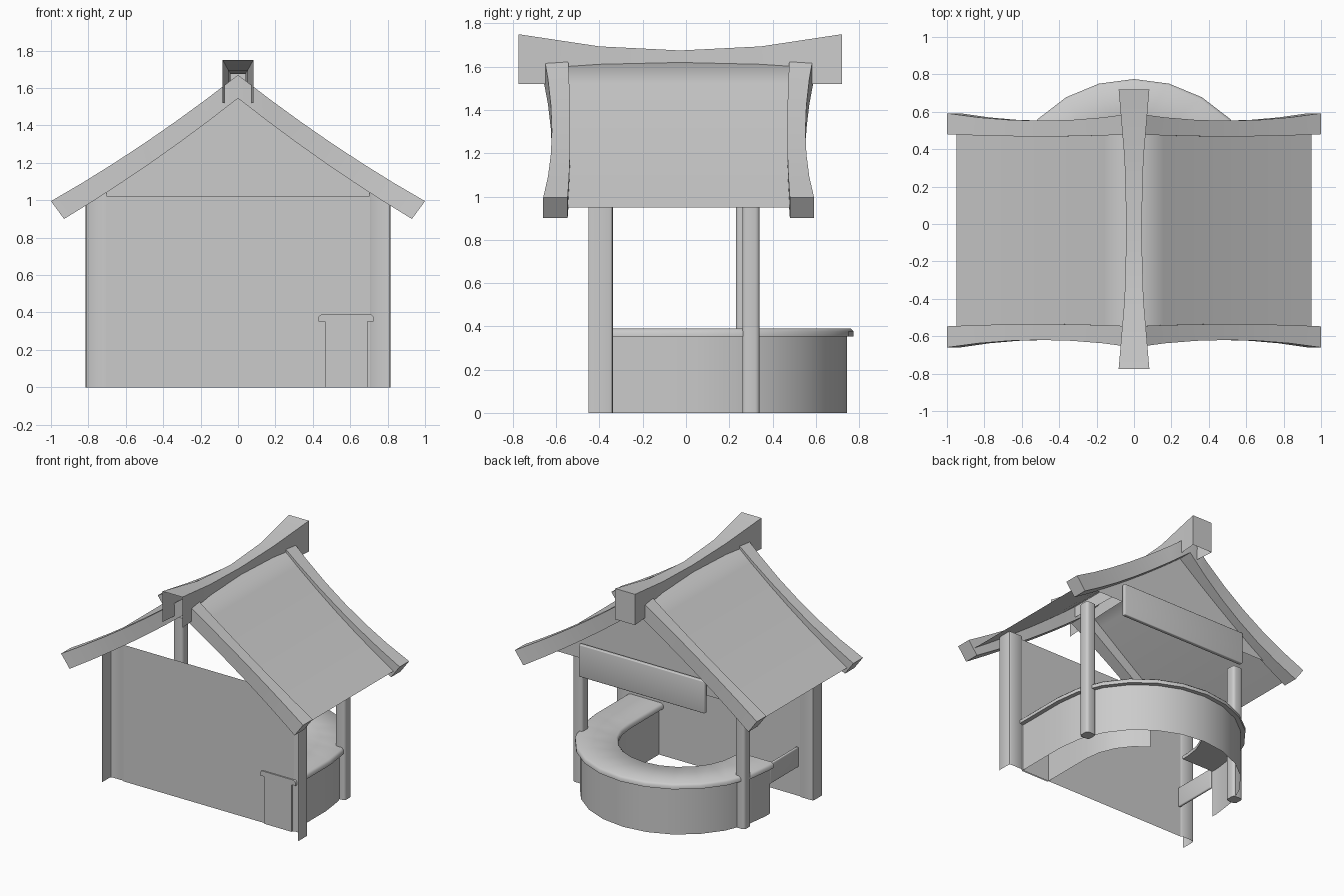
import bpy, bmesh, math

if "Cube" in bpy.data.objects:
    bpy.data.objects.remove(bpy.data.objects["Cube"])

def finish(name, bm, angle=35):
    bmesh.ops.recalc_face_normals(bm, faces=bm.faces)
    me = bpy.data.meshes.new(name)
    bm.to_mesh(me)
    bm.free()
    ob = bpy.data.objects.new(name, me)
    bpy.context.collection.objects.link(ob)
    bpy.ops.object.select_all(action='DESELECT')
    ob.select_set(True)
    bpy.context.view_layer.objects.active = ob
    bpy.ops.object.shade_smooth_by_angle(angle=math.radians(angle))
    return ob

def loft(name, rings, closed=True, angle=35, end_cap=False):
    """Skin a row of equal-length point rings; open rings give a single sheet."""
    bm = bmesh.new()
    rows = [[bm.verts.new(p) for p in r] for r in rings]
    n = len(rows[0])
    for a, b in zip(rows, rows[1:]):
        for i in range(n if closed else n - 1):
            j = (i + 1) % n
            bm.faces.new((a[i], a[j], b[j], b[i]))
    if closed:
        bm.faces.new(rows[0])
    if closed or end_cap:
        bm.faces.new(rows[-1])
    return finish(name, bm, angle)

def sheet(name, outline, z0, z1):
    """Upright sheet following an outline on the ground."""
    return loft(name, [[(x, y, z) for x, y in outline] for z in (z0, z1)], closed=False)

def box(name, x0, x1, y0, y1, z0, z1, bevel=0, vertical=False):
    bm = bmesh.new()
    bmesh.ops.create_cube(bm, size=1)
    for v in bm.verts:
        v.co = ((x0 + x1) / 2 + v.co.x * (x1 - x0),
                (y0 + y1) / 2 + v.co.y * (y1 - y0),
                (z0 + z1) / 2 + v.co.z * (z1 - z0))
    if bevel:
        es = [e for e in bm.edges if not vertical or
              abs(e.verts[0].co.z - e.verts[1].co.z) > 1e-4]
        bmesh.ops.bevel(bm, geom=es, offset=bevel, segments=3, affect='EDGES', profile=0.5)
    return finish(name, bm)

# wall, corner posts (open towards the front) and thin posts
sheet("rear_wall", [(-.705, -.346), (.705, -.346)], 0, 1.02)
for s, side, py in ((1, "right", .30), (-1, "left", .27)):
    sheet("corner_post_" + side, [(s * x, y) for x, y in
          ((.70, -.345), (.715, -.338), (.80, -.338), (.811, -.343), (.815, -.355),
           (.815, -.44), (.81, -.45))], 0, 1.04)
    xs = sorted((s * .62, s * .70))
    box("thin_post_" + side, *xs, py - .04, py + .04, 0, 1.02, .02, True)

# curved counter: straight leg on the right, half circle, ends on the left
CY = .05
def path(r, end=180):
    pts = [(r, -.356), (r, -.15)]
    for i in range(end // 15 + 1):
        a = math.radians(15 * i)
        pts.append((r * math.cos(a), CY + r * math.sin(a)))
    if end == 180:
        pts.append((-r, 0))
    return pts

rings = []
for (xi, yi), (xo, yo) in zip(path(.43), path(.725)):
    def at(t, z):
        return (xi + (xo - xi) * t, yi + (yo - yi) * t, z)
    rings.append([at(0, .352), at(1, .352), at(1, .376), at(.95, .39), at(.05, .39), at(0, .376)])
loft("counter_top", rings, angle=75)
sheet("counter_outer_wall", path(.693), 0, .353)
sheet("counter_inner_wall", path(.465, 60), 0, .353)
sheet("counter_end", [(.465, -.356), (.693, -.356)], 0, .353)
box("small_gate", -.695, -.675, -.34, 0, .22, .37, .008)

# height of a sagging slope at fraction t from ridge to eave
def slope(t, peak, eave, sag):
    return peak + (eave - peak) * t - sag * 4 * t * (1 - t)

# roof: one sagging sheet over both sides
N = 6
rings = []
for y in (-.55, -.03, .485):
    rings.append([(.95 * i / N, y, slope(abs(i) / N, 1.652, .95, .02)) for i in range(-N, N + 1)])
loft("roof", rings, closed=False, angle=100)

# flared gable boards, front and back
for name, face, inner in (("front_gable_board", -.66, -.547), ("back_gable_board", .592, .48)):
    d = 1 if face < 0 else -1
    rings = []
    for i in range(-N, N + 1):
        s, t = (1 if i > 0 else -1), abs(i) / N
        bow = d * 4 * t * (1 - t)
        yo, yi = face + .04 * bow, inner + .012 * abs(bow) * (1 if d > 0 else -1)
        xt, xb = s * t, s * .93 * t
        zt, zb = slope(t, 1.67, .995, .027), slope(t, 1.545, .9, .022)
        rings.append([(xt, yo, zt), (xt, yi, zt), (xb, yi, zb), (xb, yo, zb)])
    loft(name, rings)

# back gable infill and sign board
bm = bmesh.new()
bm.faces.new([bm.verts.new(p) for p in ((-.80, .485, 1.02), (.80, .485, 1.02), (0, .485, 1.6))])
finish("back_gable_infill", bm)
box("sign_board", -.52, .52, .495, .525, .9, 1.14, .006)

# ridge cap: channel pinched and dipped in the middle, closed at the back end
rings = []
for i in range(5):
    u = i / 2 - 1
    y, k = -.027 + .747 * u, u * u
    w, z = .04 + .042 * k, 1.675 + .075 * k
    rings.append([(-w, y, 1.52), (-w, y, z), (w, y, z), (w, y, 1.52)])
loft("ridge_cap", rings, closed=False, end_cap=True)
